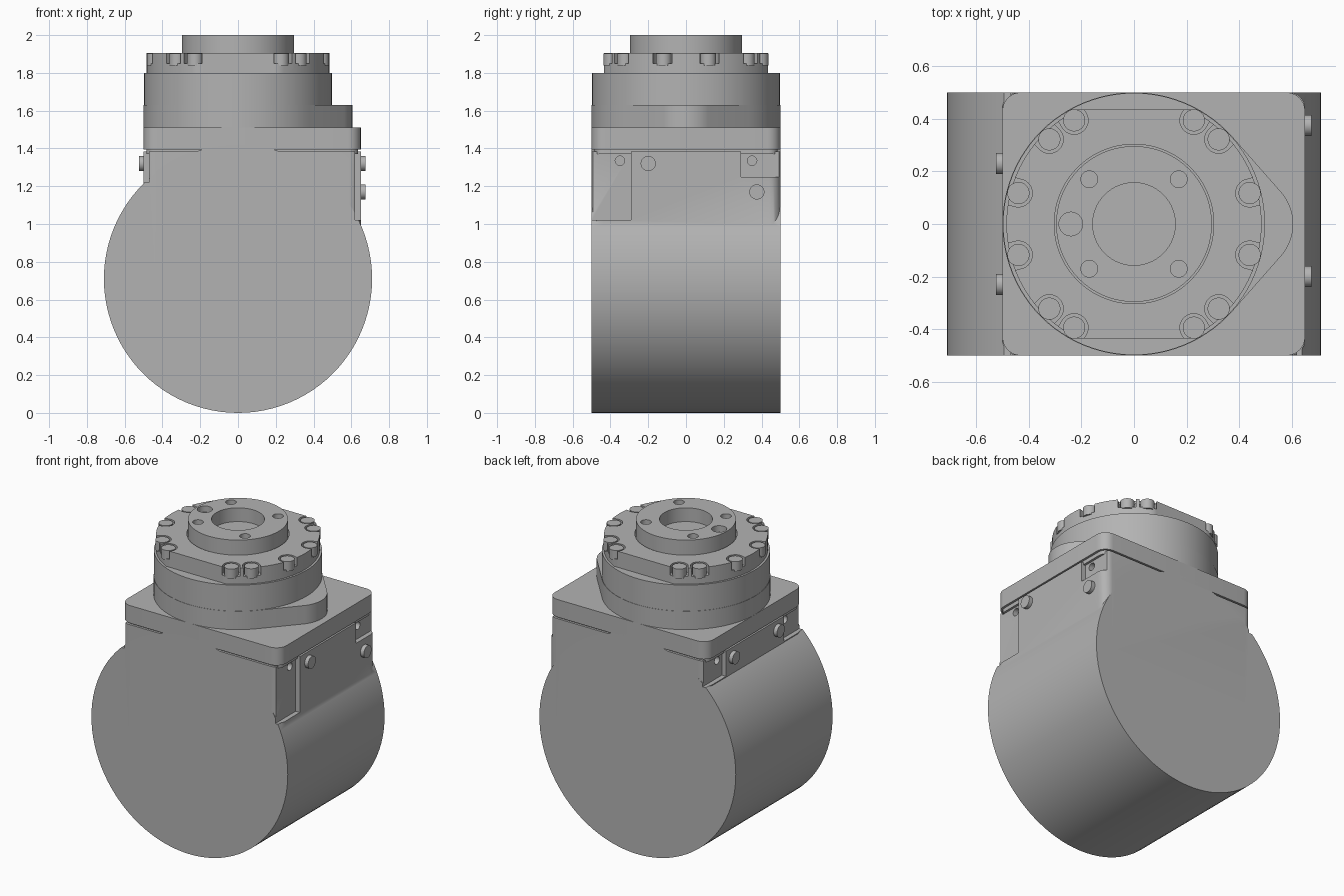
import bpy, bmesh
from math import sin, cos, pi, radians
from mathutils import Vector
from mathutils.geometry import convex_hull_2d

cube = bpy.data.objects.get("Cube")
if cube:
    bpy.data.objects.remove(cube, do_unlink=True)

grey = bpy.data.materials.new("machined grey")
grey.use_nodes = True
COLOUR = (0.45, 0.45, 0.45, 1)
grey.diffuse_color = COLOUR
grey.node_tree.nodes["Principled BSDF"].inputs["Base Color"].default_value = COLOUR


def circle(x, y, r, n=32):
    return [Vector((x + r * cos(2 * pi * i / n), y + r * sin(2 * pi * i / n))) for i in range(n)]


def hull(*groups):
    pts = [p for g in groups for p in g]
    return [pts[i] for i in convex_hull_2d(pts)]


def round_rect(x0, x1, y0, y1, r):
    return hull(*[circle(x, y, r) for x in (x0 + r, x1 - r) for y in (y0 + r, y1 - r)])


def prism(name, outline, lo, hi, axis="z"):
    """Extrude a flat outline between lo and hi along an axis."""
    place = {"z": lambda u, v, w: (u, v, w),
             "y": lambda u, v, w: (u, w, v),
             "x": lambda u, v, w: (w, u, v)}[axis]
    bm = bmesh.new()
    low = [bm.verts.new(place(p[0], p[1], lo)) for p in outline]
    high = [bm.verts.new(place(p[0], p[1], hi)) for p in outline]
    n = len(outline)
    bm.faces.new(low)
    bm.faces.new(high)
    for i in range(n):
        bm.faces.new((low[i], low[(i + 1) % n], high[(i + 1) % n], high[i]))
    bmesh.ops.recalc_face_normals(bm, faces=bm.faces)
    mesh = bpy.data.meshes.new(name)
    bm.to_mesh(mesh)
    bm.free()
    mesh.materials.append(grey)
    obj = bpy.data.objects.new(name, mesh)
    bpy.context.collection.objects.link(obj)
    return obj


def box(name, x0, x1, y0, y1, z0, z1):
    return prism(name, [(x0, y0), (x1, y0), (x1, y1), (x0, y1)], z0, z1)


def combine(obj, other, operation="DIFFERENCE"):
    mod = obj.modifiers.new("shape", "BOOLEAN")
    mod.operation = operation
    mod.solver = "EXACT"
    mod.object = other
    bpy.context.view_layer.objects.active = obj
    bpy.ops.object.modifier_apply(modifier=mod.name)
    bpy.data.objects.remove(other, do_unlink=True)


# Drum housing with the upright block rising from it
LEFT, RIGHT = -0.5, 0.65
housing = prism("drum_housing", circle(0, 0.71, 0.71, 96), -0.5, 0.5, "y")
combine(housing, prism("block", round_rect(LEFT, RIGHT, -0.5, 0.5, 0.06), 0.71, 1.385), "UNION")

# Corner pockets and their screw holes
DEEP = 0.03
for x, y0, y1, z0 in ((RIGHT, -0.6, -0.29, 1.02), (RIGHT, 0.29, 0.6, 1.25),
                      (LEFT, -0.6, -0.3, 1.22), (LEFT, 0.3, 0.6, 1.22)):
    s = 1 if x > 0 else -1
    floor = x - s * DEEP
    combine(housing, box("pocket", *sorted((floor, x + s * 0.1)), y0, y1, z0, 1.5))
    y = -0.35 if y0 < 0 else 0.35
    combine(housing, prism("hole", circle(y, 1.335, 0.025, 20),
                           *sorted((floor - s * 0.05, x + s * 0.1)), "x"))

# Side plugs
plugs = []
for x, y, z in ((RIGHT, -0.2, 1.32), (RIGHT, 0.375, 1.17), (LEFT, -0.23, 1.32), (LEFT, 0.23, 1.32)):
    s = 1 if x > 0 else -1
    plugs.append(prism("side_plug", circle(y, z, 0.04),
                       *sorted((x - s * 0.05, x + s * 0.025)), "x"))

# Seam and cover plate
seam = prism("seam", round_rect(LEFT + 0.015, RIGHT - 0.015, -0.485, 0.485, 0.05), 1.37, 1.41)
plate = prism("cover_plate", round_rect(LEFT, RIGHT, -0.5, 0.5, 0.07), 1.395, 1.51)

# Collar with its nosed lower step
nose = prism("nosed_collar", hull(circle(0, 0, 0.5, 96), circle(0.42, 0, 0.185, 64)), 1.505, 1.63)
collar = prism("collar", circle(0, 0, 0.498, 96), 1.62, 1.8)

# Bolt ring with two flats, open notches and bolts
ring_outline = [(p.x, max(-0.435, min(0.435, p.y))) for p in circle(0, 0, 0.485, 96)]
ring = prism("bolt_ring", ring_outline, 1.79, 1.905)
bolts = []
for base in (15, 45, 60):
    for angle in (base, 180 - base, 180 + base, -base):
        out = Vector((cos(radians(angle)), sin(radians(angle))))
        c, far = out * 0.455, out * 0.56
        slot = hull(circle(c.x, c.y, 0.053), circle(far.x, far.y, 0.053))
        combine(ring, prism("notch", slot, 1.85, 1.95))
        bolts.append(prism("ring_bolt", circle(c.x, c.y, 0.042), 1.84, 1.903))

# Output hub with a clearance groove, bore, screw holes and dowel hole
combine(ring, prism("groove", circle(0, 0, 0.303, 96), 1.86, 1.95))
hub = prism("output_hub", circle(0, 0, 0.296, 96), 1.83, 2.0)
combine(hub, prism("bore", circle(0, 0, 0.157, 64), 1.91, 2.1))
for x in (-0.17, 0.17):
    for y in (-0.17, 0.17):
        combine(hub, prism("screw_hole", circle(x, y, 0.032, 24), 1.95, 2.1))
combine(hub, prism("dowel_hole", circle(-0.24, 0, 0.045), 1.96, 2.1))

# Smooth the round walls and keep the machined edges crisp
bpy.ops.object.select_all(action="DESELECT")
for obj in [housing, seam, plate, nose, collar, ring, hub] + plugs + bolts:
    obj.select_set(True)
bpy.context.view_layer.objects.active = housing
bpy.ops.object.shade_smooth_by_angle(angle=radians(30))
